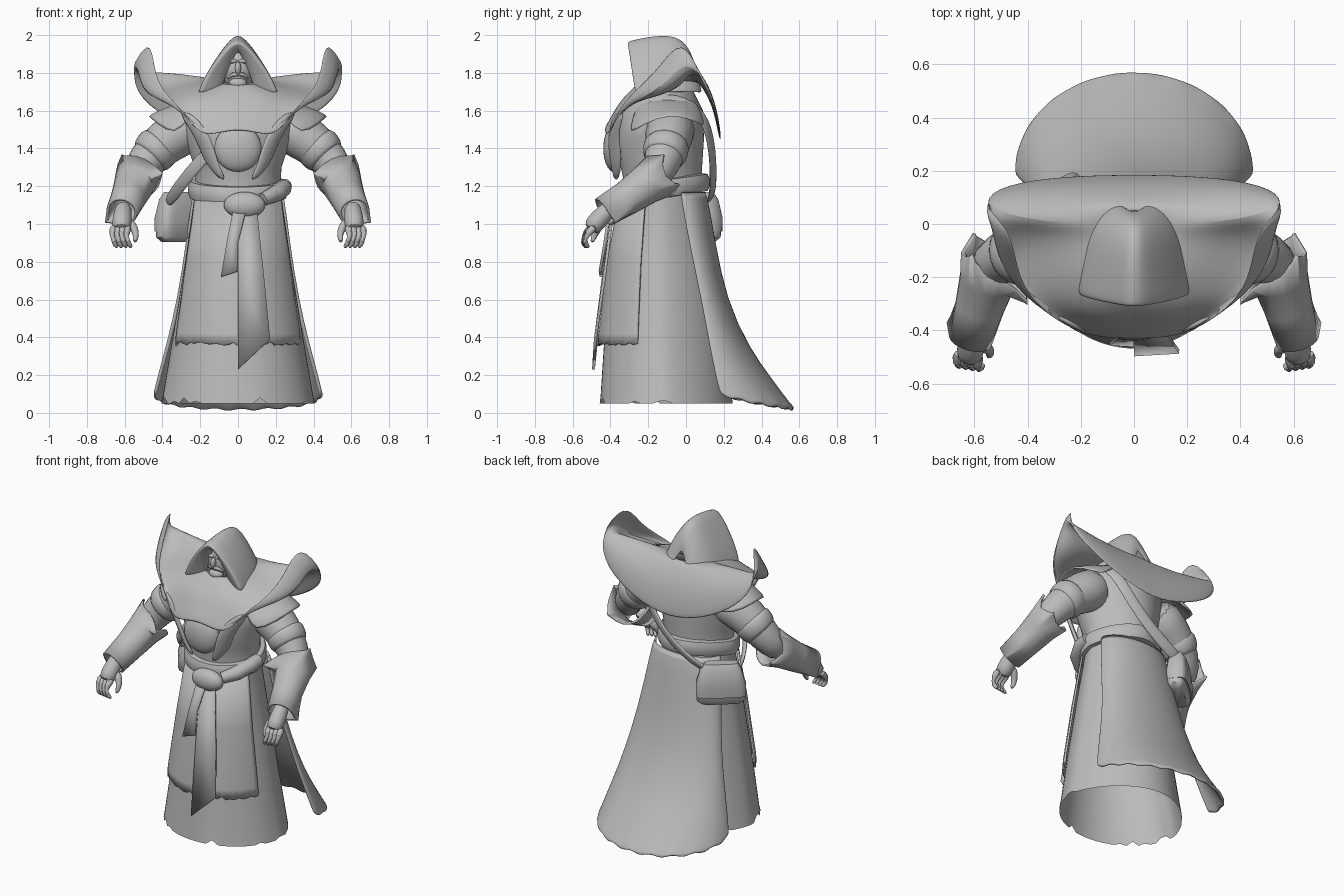
import bpy, bmesh, math, random
from math import sin, cos, pi, radians
from mathutils import Vector

if "Cube" in bpy.data.objects:
    bpy.data.objects.remove(bpy.data.objects["Cube"])

random.seed(4)
grey = bpy.data.materials.new("plain grey")
grey.diffuse_color = (0.5, 0.5, 0.5, 1)
grey.use_nodes = True
grey.node_tree.nodes["Principled BSDF"].inputs["Base Color"].default_value = grey.diffuse_color


def finish(ob, mirror=False, thick=0, sub=0, angle=50):
    me = ob.data
    me.materials.append(grey)
    me.shade_smooth()
    me.set_sharp_from_angle(angle=radians(angle))
    if mirror:
        ob.modifiers.new("mirror", 'MIRROR').merge_threshold = 0.002
    if thick:
        s = ob.modifiers.new("thickness", 'SOLIDIFY')
        s.thickness, s.offset = thick, 0
    if sub:
        m = ob.modifiers.new("smooth", 'SUBSURF')
        m.levels = m.render_levels = sub
    return ob


def grid(name, rows, closed=False, caps=False, **kw):
    """Skin rows of points with quads."""
    bm = bmesh.new()
    vs = [[bm.verts.new(p) for p in r] for r in rows]
    n = len(vs[0])
    for a, b in zip(vs, vs[1:]):
        for i in range(n if closed else n - 1):
            j = (i + 1) % n
            bm.faces.new((a[i], a[j], b[j], b[i]))
    if caps:
        bm.faces.new(vs[0])
        bm.faces.new(vs[-1])
    bmesh.ops.recalc_face_normals(bm, faces=bm.faces)
    me = bpy.data.meshes.new(name)
    bm.to_mesh(me)
    bm.free()
    ob = bpy.data.objects.new(name, me)
    bpy.context.collection.objects.link(ob)
    return finish(ob, **kw)


def rings(pts, radii, seg=12):
    """Circles following a path."""
    P = [Vector(p) for p in pts]
    out = []
    for i, p in enumerate(P):
        d = P[min(i + 1, len(P) - 1)] - P[max(i - 1, 0)]
        q = d.to_track_quat('Z', 'Y')
        out.append([p + q @ Vector((radii[i] * cos(2 * pi * k / seg), radii[i] * sin(2 * pi * k / seg), 0))
                    for k in range(seg)])
    return out


def tube(name, pts, radii, seg=12, **kw):
    return grid(name, rings(pts, radii, seg), closed=True, caps=True, **kw)


def ball(name, loc, scale, **kw):
    bm = bmesh.new()
    bmesh.ops.create_uvsphere(bm, u_segments=24, v_segments=14, radius=1)
    for v in bm.verts:
        v.co = Vector(loc) + Vector([a * b for a, b in zip(v.co, scale)])
    me = bpy.data.meshes.new(name)
    bm.to_mesh(me)
    bm.free()
    ob = bpy.data.objects.new(name, me)
    bpy.context.collection.objects.link(ob)
    return finish(ob, **kw)


def ellipse(z, c, rx, ry, angles):
    # angle 0 is the front; the back half is slightly narrower, like an egg
    return [Vector((rx * sin(a) * (1 - .18 * max(0, -cos(a))), c - ry * cos(a), z)) for a in angles]


# robe and torso, with a ragged hem
full = [2 * pi * k / 64 for k in range(64)]
prof = [(.05, -.105, .405, .352), (.09, -.105, .398, .347), (.4, -.115, .345, .317), (.8, -.12, .28, .265),
        (1.18, -.12, .225, .2), (1.3, -.13, .23, .215), (1.45, -.14, .28, .235), (1.6, -.13, .3, .22), (1.7, -.11, .2, .15)]
rows = [ellipse(*p, full) for p in prof]
for p in rows[0]:
    p.z += random.choice((0, 0, 0, 0, .012, .03)) if p.y < .1 else 0
grid("robe", rows, closed=True)

# front tabard
arc = [radians(-66 + 132 * k / 32) for k in range(33)]
rows = [ellipse(z, c, rx + .017, ry + .025, arc) for z, c, rx, ry in
        [(.365, -.115, .341, .322), (.42, -.115, .337, .318), (.8, -.12, .28, .267), (1.17, -.12, .225, .2)]]
for p in rows[0]:
    p.z += random.uniform(-.012, .012)
grid("tabard", rows, thick=.012)

# trailing back cape: rx, edge y, back y, edge z, back z
rows = []
for rx, ye, yb, ze, zb in [(.232, -.03, .1, 1.18, 1.18), (.265, .02, .145, .9, .9), (.312, .085, .205, .6, .6),
                           (.37, .13, .325, .36, .34), (.415, .165, .45, .2, .17), (.437, .19, .55, .11, .035),
                           (.442, .2, .568, .09, .012)]:
    rows.append([Vector((rx * sin(t), ye + (yb - ye) * cos(t), ze + (zb - ze) * max(0, cos(t)) ** .7))
                 for t in [radians(-92 + 184 * k / 40) for k in range(41)]])
for k, p in enumerate(rows[-1]):
    p.z += .014 * (k % 4 < 2)
grid("back_cape", rows, thick=.02, sub=1)

# belt, knot and hanging sash ends
rows = [[p + Vector((0, 0, -.035 * cos(a))) for p, a in zip(ellipse(1.185 + dz, -.12, .235 + dr, .215 + dr, full), full)]
        for dz, dr in [(-.05, -.02), (-.045, .02), (-.02, .03), (.02, .03), (.045, .02), (.05, -.02)]]
grid("belt", rows, closed=True)
ball("belt_knot", (.035, -.37, 1.1), (.11, .055, .07))
tube("belt_wrap", [(.13, -.35, 1.13), (.2, -.295, 1.16), (.24, -.21, 1.19), (.245, -.14, 1.2)], [.035, .045, .045, .04])
grid("sash_short", [[(-.02, -.39, 1.1), (.05, -.4, 1.1)], [(-.06, -.425, .9), (0, -.43, .9)],
                    [(-.09, -.45, .72), (0, -.455, .75)]], thick=.015)
grid("sash_long", [[(0, -.39, 1.08), (.1, -.385, 1.08)], [(0, -.44, .7), (.14, -.435, .7)],
                   [(0, -.49, .23), (.17, -.48, .39)]], thick=.015)

# wide mantle with upswept wings: outer edge and middle line, front to back
outer = [(0, -.43, 1.50), (.1, -.43, 1.48), (.2, -.41, 1.46), (.3, -.36, 1.61), (.4, -.27, 1.71), (.44, -.15, 1.82),
         (.46, -.02, 2.01), (.585, .08, 1.78), (.49, .15, 1.62), (.25, .18, 1.48), (0, .185, 1.42)]
middle = [(0, -.35, 1.63), (.09, -.35, 1.64), (.18, -.33, 1.65), (.28, -.27, 1.66), (.38, -.18, 1.67), (.45, -.08, 1.69),
          (.475, -.01, 1.74), (.465, .025, 1.82), (.37, .065, 1.77), (.2, .08, 1.745), (0, .085, 1.74)]
R = [[], [], [], [], []]
for k in range(11):
    t = pi * k / 10
    i = Vector((.13 * sin(t) if 0 < k < 10 else 0, -.1 - .15 * cos(t), 1.75 - .01 * cos(t)))
    m, o = Vector(middle[k]), Vector(outer[k])
    w = sin(t) ** 3 if 0 < k < 10 else 0
    for row, p in zip(R, (i, (i + m) / 2 + Vector((0, 0, .005)), m, (m + o) / 2 + Vector((.1 * w, 0, -.03 * w)), o)):
        row.append(p)
    if k > 6:  # the back flap bulges outwards
        R[3][-1] += Vector((0, .02, .035))
grid("mantle", R, mirror=True, thick=.016, sub=2)

# layered shoulder flaps under the mantle
edge = [(.33, -.31, 1.46), (.44, -.22, 1.53), (.485, -.09, 1.58), (.46, .04, 1.55), (.33, .11, 1.5)]
rows = [[(x * .45, y * .7 - .03, 1.66) for x, y, z in edge],
        [(x * .78, y * .9 - .01, z * .5 + .83) for x, y, z in edge], edge]
grid("shoulder_flap", rows, mirror=True, thick=.02, sub=1)

# chest orb held by two claw lapels
ball("chest_orb", (0, -.38, 1.4), (.125, .058, .125))
grid("claw_lapel", [[(.33, -.315, 1.6), (.25, -.375, 1.6)], [(.255, -.355, 1.5), (.16, -.415, 1.5)],
                    [(.205, -.345, 1.4), (.12, -.415, 1.4)], [(.18, -.335, 1.32), (.1, -.4, 1.31)],
                    [(.08, -.36, 1.22), (.06, -.38, 1.235)]], mirror=True, thick=.03, sub=1)

# pointed hood, turned inward around the face
half = [(.2, 0), (.165, .09), (.115, .18), (.055, .265), (0, .315)]
rows = [[(x * sx, y - .04 * z / .3, 1.695 + z * sz) for x, z in half] for y, sx, sz in
        [(-.2, .46, .72), (-.23, .52, .74), (-.27, 1, .87), (-.26, 1.05, .9), (-.18, 1.02, .96), (-.06, .95, 1.01),
         (.02, .8, .93), (.07, .55, .66), (.085, .3, .4)]]
grid("hood", rows, mirror=True, thick=.012, sub=2)

# face
ball("head", (0, -.165, 1.82), (.088, .09, .115))
ball("nose", (0, -.26, 1.825), (.016, .022, .035))
ball("brow", (.034, -.24, 1.862), (.034, .018, .012), mirror=True)
ball("chin", (0, -.23, 1.745), (.048, .035, .03))
tube("moustache", [(0, -.257, 1.795), (.03, -.25, 1.79), (.055, -.23, 1.77)], [.011, .011, .004], 8, mirror=True)

# sleeves with a folded band
tube("sleeve", [(.2, -.07, 1.54), (.34, -.09, 1.47), (.45, -.11, 1.38), (.53, -.14, 1.28), (.56, -.22, 1.2)],
     [.14, .13, .112, .095, .07], 16, mirror=True, sub=1)
tube("sleeve_band", [(.40, -.1, 1.43), (.415, -.102, 1.415), (.46, -.115, 1.36), (.475, -.12, 1.345)],
     [.11, .126, .12, .1], 16, mirror=True, sub=1)

# flared bracers with pointed corners
br = rings([(.53, -.14, 1.255), (.55, -.21, 1.21), (.58, -.31, 1.14), (.615, -.435, 1.065)], [.118, .1, .086, .076], 20)
for ring, tip in [(br[0], (.61, -.115, 1.365)), (br[0], (.4, -.3, 1.27)), (br[0], (.6, -.035, 1.21)),
                  (br[3], (.7, -.375, 1.01))]:
    near = min((p - Vector(tip)).length for p in ring)
    for p in ring:
        p += (Vector(tip) - p) * max(0, 1 - ((p - Vector(tip)).length - near) / .04)
grid("bracer", br, closed=True, mirror=True, thick=.014)

# hands with curled fingers
tube("palm", [(.605, -.38, 1.1), (.61, -.43, 1.06), (.615, -.475, 1.01), (.617, -.51, .965)], [.045, .048, .056, .046],
     12, mirror=True, sub=1)
for k in range(4):
    x, y = .582 + .025 * k, -.49 + .004 * k
    tube("finger_%d" % (k + 1), [(x, y, .99), (x + .01, y - .045, .95), (x + .003, y - .062, .905), (x - .02, y - .035, .872)],
         [.024, .023, .019, .011], 8, mirror=True, sub=1)
tube("thumb", [(.585, -.45, 1.02), (.55, -.465, .98), (.537, -.485, .94), (.548, -.5, .9)], [.03, .026, .02, .011],
     8, mirror=True, sub=1)


# satchel turned towards the back left, with flap
def slab(name, c, rot, profile, **kw):
    rows = []
    for z, w, d in profile:
        row = []
        for k in range(20):
            a = 2 * pi * k / 20
            sx = w * math.copysign(abs(cos(a)) ** .45, cos(a))
            sy = d * math.copysign(abs(sin(a)) ** .45, sin(a))
            row.append((c[0] + sx * cos(rot) - sy * sin(rot), c[1] + sx * sin(rot) + sy * cos(rot), z))
        rows.append(row)
    return grid(name, rows, closed=True, caps=True, **kw)


slab("satchel", (-.3, .06), radians(40), [(.905, .12, .04), (.93, .15, .06), (1.02, .15, .062), (1.13, .12, .05),
                                          (1.16, .1, .03)])
slab("satchel_flap", (-.303, .065), radians(40), [(.96, .152, .064), (1.03, .152, .067), (1.13, .124, .056),
                                                  (1.17, .1, .033)])

# shoulder strap across the body
path = [(-.38, -.02, 1.1), (-.31, -.2, 1.2), (-.2, -.31, 1.34), (-.02, -.36, 1.5), (.17, -.24, 1.65), (.25, -.05, 1.68),
        (.24, .1, 1.58), (.15, .14, 1.4), (0, .145, 1.25), (-.15, .14, 1.16), (-.26, .12, 1.12)]
rows = []
for i, p in enumerate(path):
    p = Vector(p)
    d = Vector(path[min(i + 1, 10)]) - Vector(path[max(i - 1, 0)])
    side = d.cross(p - Vector((0, -.1, 1.38))).normalized() * .038
    rows.append([p - side, p + side])
grid("satchel_strap", rows, thick=.025, sub=2)
